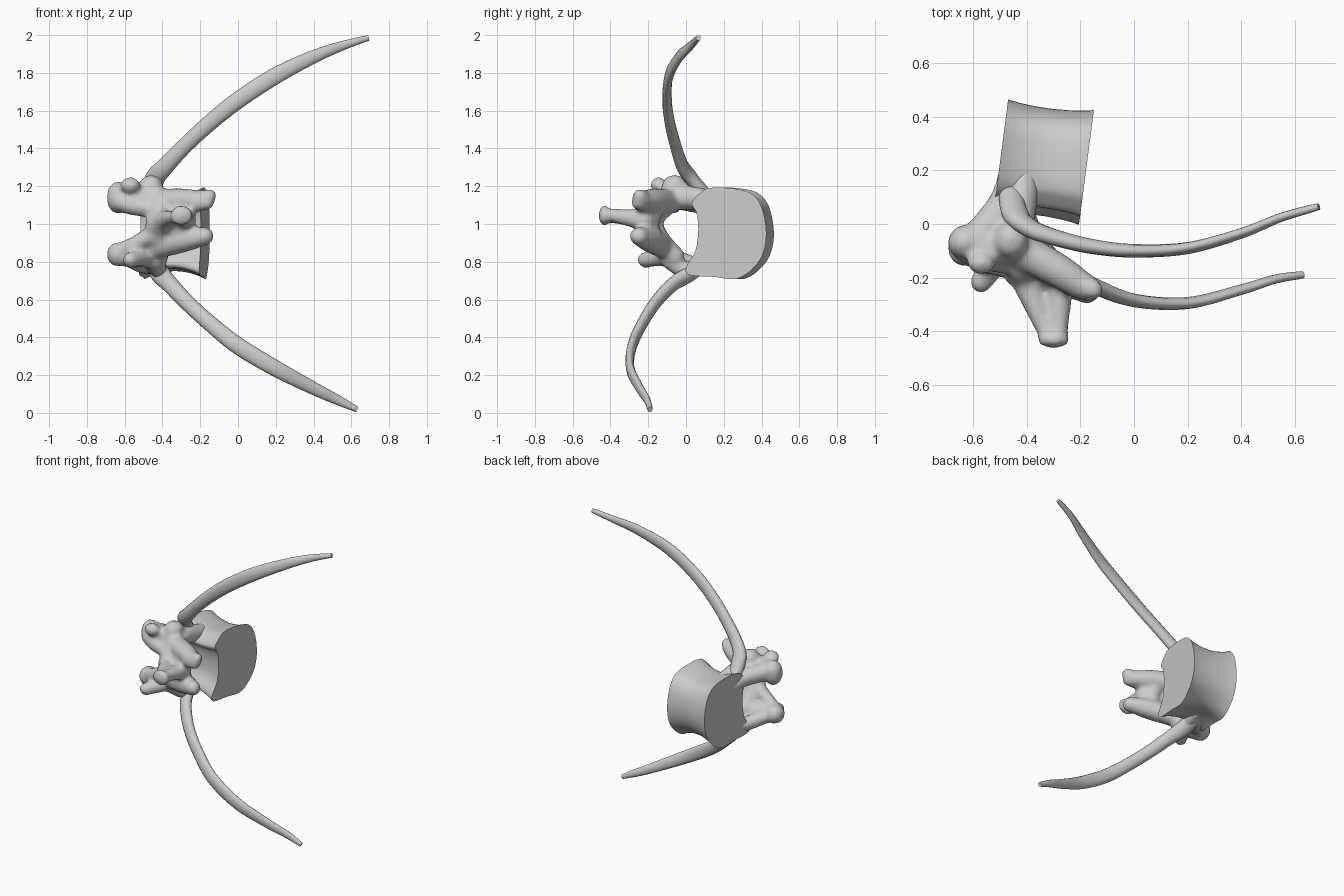
import bpy, bmesh, math
from mathutils import Vector, Matrix

cube = bpy.data.objects.get("Cube")
if cube:
    bpy.data.objects.remove(cube)

bone = bpy.data.materials.new("bone_grey")
bone.use_nodes = True
colour = (0.6, 0.6, 0.6, 1)
bone.diffuse_color = colour
bone.node_tree.nodes["Principled BSDF"].inputs["Base Color"].default_value = colour


def finish(name, bm, angle):
    bmesh.ops.recalc_face_normals(bm, faces=bm.faces[:])
    mesh = bpy.data.meshes.new(name)
    bm.to_mesh(mesh)
    bm.free()
    mesh.materials.append(bone)
    ob = bpy.data.objects.new(name, mesh)
    bpy.context.collection.objects.link(ob)
    bpy.ops.object.select_all(action='DESELECT')
    ob.select_set(True)
    bpy.context.view_layer.objects.active = ob
    bpy.ops.object.shade_smooth_by_angle(angle=math.radians(angle))
    return ob


def spline(points, steps, closed=False):
    """Catmull-Rom samples through points of any dimension."""
    p = [Vector(q) for q in points]
    n = len(p)
    at = (lambda i: p[i % n]) if closed else (lambda i: p[max(0, min(n - 1, i))])
    out = []
    for i in range(n if closed else n - 1):
        a, b, c, d = (at(i + k) for k in (-1, 0, 1, 2))
        for s in range(steps):
            t = s / steps
            out.append(b + (c - a) * (t / 2) + (a * 2 - b * 5 + c * 4 - d) * (t * t / 2)
                       + (b * 3 - a - c * 3 + d) * (t ** 3 / 2))
    return out if closed else out + [p[-1]]


def loft(bm, rings):
    loops = [[bm.verts.new(co) for co in ring] for ring in rings]
    n = len(loops[0])
    for a, b in zip(loops, loops[1:]):
        for i in range(n):
            bm.faces.new((a[i], a[(i + 1) % n], b[(i + 1) % n], b[i]))
    bm.faces.new(loops[0])
    bm.faces.new(loops[-1])


# Vertebral body: kidney outline (y, z) lofted along x with a waist
outline = [(.07, 1.16), (.12, 1.19), (.23, 1.19), (.34, 1.165), (.4, 1.09), (.425, .96),
           (.41, .85), (.36, .77), (.27, .71), (.15, .72), (.02, .73), (0, .77),
           (.05, .86), (.065, .97), (.055, 1.06), (.03, 1.11)]
section = spline(outline, 4, closed=True)
rings = []
for k in range(13):
    t = k / 12
    waist = math.sin(math.pi * t) ** 0.8
    ring = []
    for y, z in section:
        yy = .22 + (y - .22) * (1 - .07 * waist) + .04 * t
        zz = .96 + (z - .96) * (1 - .17 * waist)
        ring.append((-.205 + .13 * yy - .325 * t, yy, zz))
    rings.append(ring)
bm = bmesh.new()
loft(bm, rings)
finish("vertebral_body", bm, 45)

# Bony arch: overlapping strokes and lumps fused into one surface
arch = bmesh.new()


def lump(centre, radii):
    m = Matrix.Translation(centre) @ Matrix.Diagonal((*radii, 1))
    bmesh.ops.create_icosphere(arch, subdivisions=2, radius=1, matrix=m)


def stroke(*points):
    for x, y, z, r in spline(points, 7):
        lump((x, y, z), (r, r, r))


# upper and lower pedicles
stroke((-.41, .16, 1.11, .06), (-.43, .03, 1.14, .065), (-.44, -.08, 1.13, .065))
stroke((-.46, .2, 1.07, .045), (-.485, .08, 1.11, .06), (-.58, -.05, 1.14, .065))
stroke((-.41, .14, .8, .05), (-.42, 0, .755, .045), (-.44, -.08, .81, .055))
stroke((-.46, .18, .82, .045), (-.485, .06, .78, .05), (-.58, -.06, .82, .05))
# laminae
stroke((-.43, -.08, 1.12, .06), (-.42, -.15, 1.07, .065), (-.4, -.2, 1, .065))
stroke((-.42, -.06, .83, .055), (-.42, -.13, .9, .06), (-.4, -.19, 1, .06))
stroke((-.32, -.17, 1.08, .055), (-.31, -.2, 1, .06), (-.31, -.18, .93, .055))
lump((-.42, -.185, 1), (.075, .05, .08))
# spinous process
stroke((-.4, -.2, 1.01, .065), (-.37, -.3, 1.03, .045), (-.32, -.42, 1.04, .034))
stroke((-.28, -.22, 1.02, .06), (-.28, -.32, 1.035, .045), (-.28, -.42, 1.05, .034))
lump((-.3, -.432, 1.045), (.064, .032, .057))
# rear joint processes, flared at the tip
stroke((-.42, -.1, 1.12, .07), (-.29, -.17, 1.125, .066), (-.2, -.225, 1.125, .055), (-.15, -.245, 1.15, .038))
stroke((-.22, -.23, 1.11, .048), (-.165, -.25, 1.115, .042))
stroke((-.42, -.12, .88, .065), (-.29, -.19, .915, .068), (-.175, -.25, .935, .05))
# front joint processes: sheets running out from the laminae, with knobs
stroke((-.45, -.08, 1.15, .065), (-.56, -.08, 1.15, .065), (-.63, -.06, 1.16, .06))
stroke((-.46, -.14, 1.08, .05), (-.56, -.12, 1.1, .055), (-.63, -.09, 1.12, .055))
lump((-.635, -.07, 1.14), (.063, .065, .09))
lump((-.57, -.145, 1.205), (.055, .045, .045))
lump((-.46, -.06, 1.205), (.065, .07, .057))
stroke((-.45, -.08, .82, .055), (-.56, -.1, .83, .06), (-.645, -.1, .82, .045))
stroke((-.46, -.16, .94, .05), (-.55, -.14, .89, .045), (-.645, -.1, .85, .045))
lump((-.635, -.09, .84), (.063, .07, .066))
stroke((-.48, -.1, .83, .05), (-.57, -.215, .81, .044))

ob = finish("bony_arch", arch, 60)
remesh = ob.modifiers.new("fuse", 'REMESH')
remesh.mode = 'VOXEL'
remesh.voxel_size = .014
remesh.use_smooth_shade = True
soften = ob.modifiers.new("soften", 'SMOOTH')
soften.factor = .5
soften.iterations = 6


# Long curved side processes: flattened tapering blades (x, y, z, half width)
def blade(name, points):
    path = spline(points, 8)
    rings = []
    for i, p in enumerate(path):
        co = p.xyz
        along = (path[min(i + 1, len(path) - 1)].xyz - path[max(i - 1, 0)].xyz).normalized()
        wide = along.cross(Vector((0, 1, 0))).normalized()
        thin = along.cross(wide)
        t = i / (len(path) - 1)
        half = min(.039 - .025 * t, p.w * .85)
        rings.append([co + wide * (math.cos(a) * p.w) + thin * (math.sin(a) * half)
                      for a in (math.tau * k / 12 for k in range(12))])
    bm = bmesh.new()
    loft(bm, rings)
    finish(name, bm, 60)


blade("upper_side_process", [
    (-.46, .11, 1.14, .045), (-.44, .03, 1.24, .052), (-.38, -.02, 1.31, .046),
    (-.28, -.055, 1.415, .042), (-.15, -.085, 1.535, .043), (0, -.1, 1.655, .045),
    (.2, -.09, 1.785, .044), (.4, -.035, 1.885, .035), (.55, .025, 1.943, .025),
    (.69, .065, 1.985, .015)])
blade("lower_side_process", [
    (-.44, .11, .8, .045), (-.41, .02, .735, .052), (-.36, -.07, .68, .045),
    (-.27, -.16, .585, .042), (-.15, -.23, .475, .042), (0, -.285, .355, .045),
    (.2, -.295, .235, .043), (.4, -.245, .13, .034), (.53, -.205, .067, .026),
    (.63, -.19, .018, .015)])
